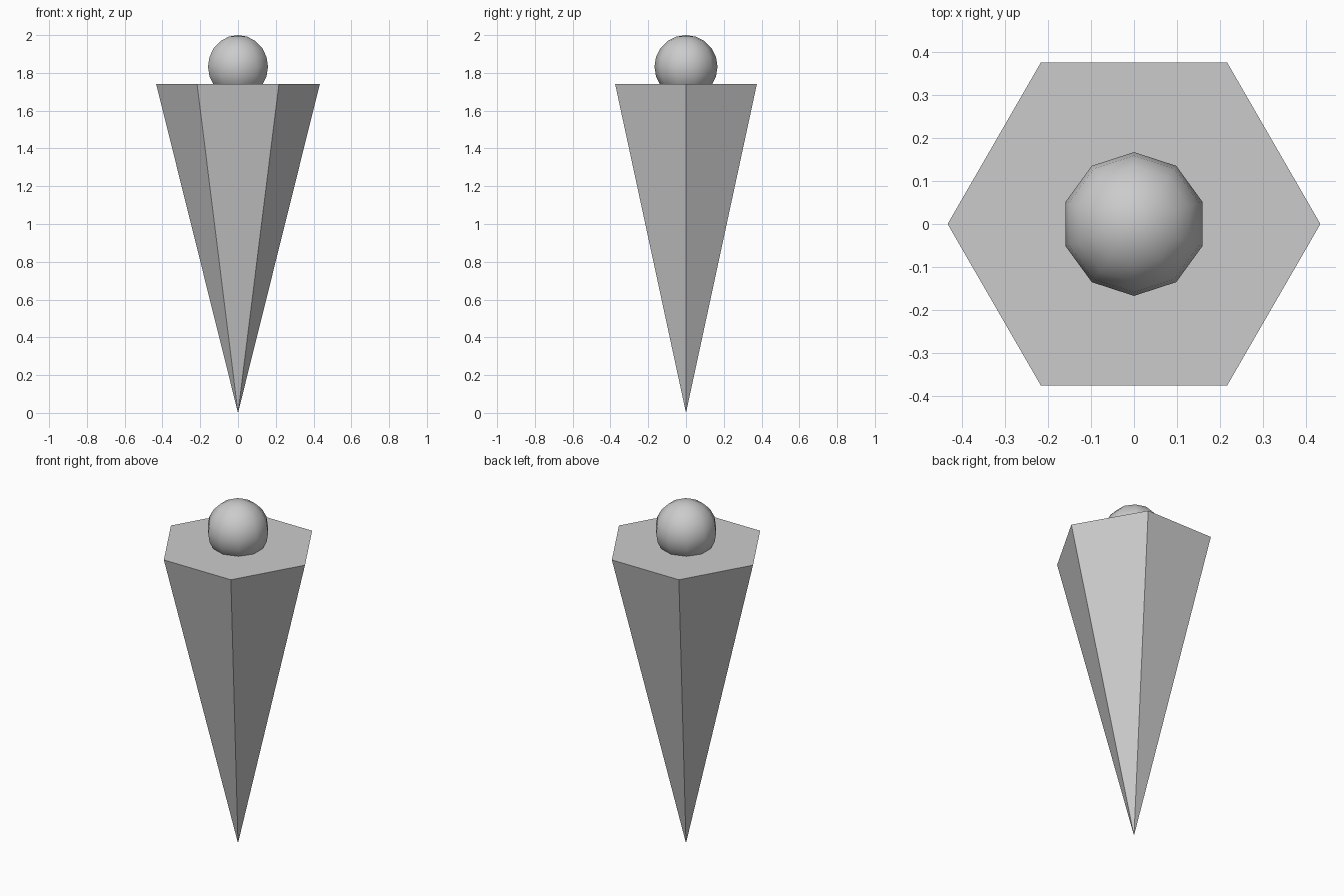
import bpy

if "Cube" in bpy.data.objects:
    bpy.data.objects.remove(bpy.data.objects["Cube"])

CONE_H, CONE_R, BALL_R = 1.74, 0.433, 0.167

# Six-sided cone standing on its point, with corners on the x axis
bpy.ops.mesh.primitive_cone_add(vertices=6, radius1=0, radius2=CONE_R,
                                depth=CONE_H, location=(0, 0, CONE_H / 2))
cone = bpy.context.object
cone.name = "cone"
cone.rotation_euler.z = 0.5235988  # primitive's first corner lies on y
bpy.ops.object.transform_apply(location=False, rotation=True, scale=False)

# Smooth ball partly sunk into the flat top
bpy.ops.mesh.primitive_uv_sphere_add(segments=10, ring_count=10, radius=BALL_R,
                                     location=(0, 0, 2 - BALL_R))
ball = bpy.context.object
ball.name = "ball"
bpy.ops.object.shade_smooth()
